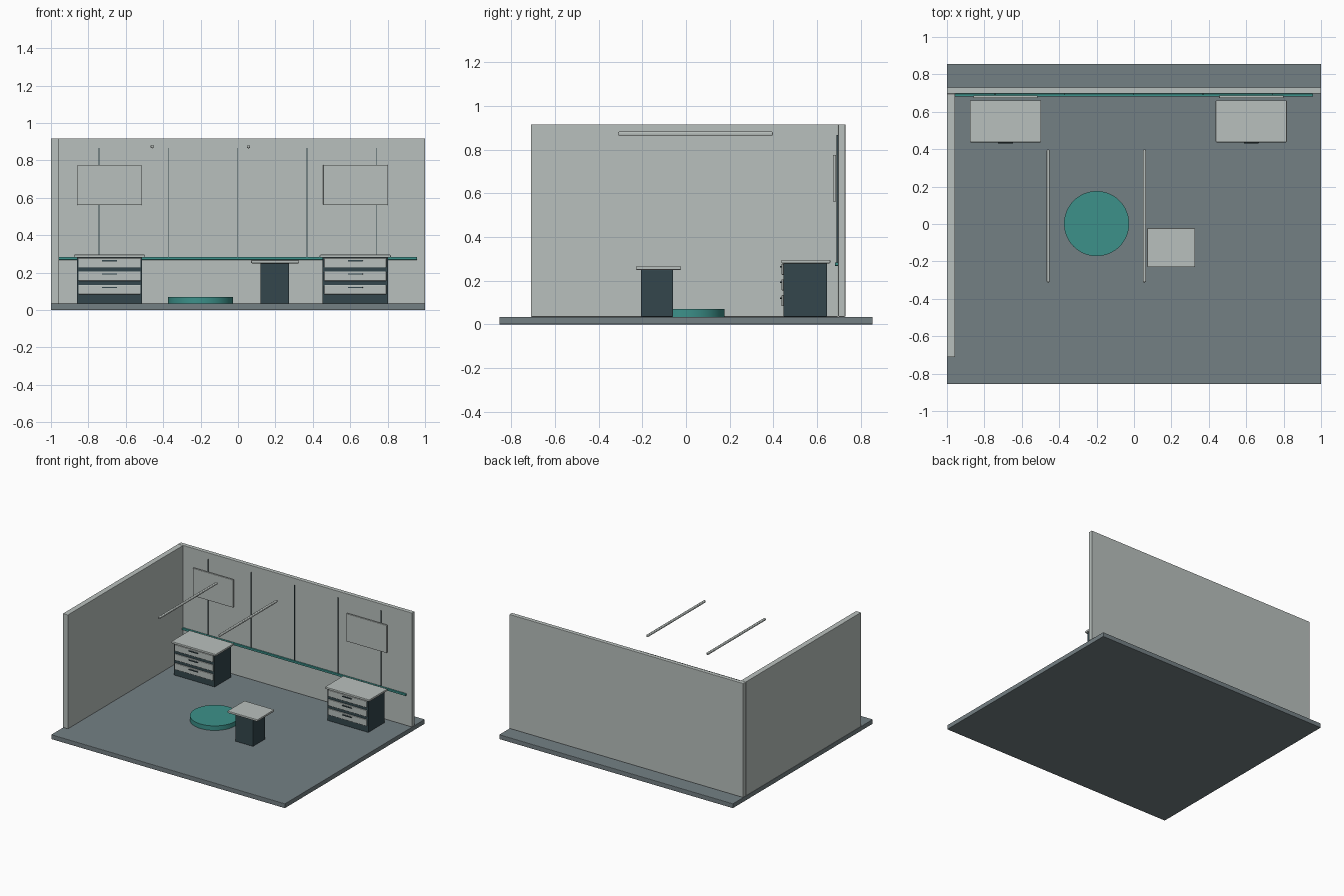
import bpy

if "Cube" in bpy.data.objects:
    bpy.data.objects.remove(bpy.data.objects["Cube"])


def srgb(h):
    """Hex colour to linear RGBA."""
    vals = [int(h[i:i + 2], 16) / 255 for i in (0, 2, 4)]
    return [v / 12.92 if v <= 0.04045 else ((v + 0.055) / 1.055) ** 2.4 for v in vals] + [1.0]


def material(name, h):
    m = bpy.data.materials.new(name)
    m.diffuse_color = srgb(h)
    m.use_nodes = True
    m.node_tree.nodes["Principled BSDF"].inputs["Base Color"].default_value = m.diffuse_color
    return m


PALE = material("pale grey", "b9c0bd")
FLOOR = material("slate grey", "748084")
DARK = material("dark slate", "33464c")
TEAL = material("teal", "3c918a")


def finish(ob, name, mat, bevel, segments):
    ob.name = name
    ob.data.materials.append(mat)
    if bevel:
        mod = ob.modifiers.new("soft edge", 'BEVEL')
        mod.width = bevel
        mod.segments = segments
        mod.limit_method = 'ANGLE'
    return ob


def box(name, x, y, z, mat, bevel=0.003, segments=2):
    """Box from (min, max) ranges on each axis."""
    ranges = (x, y, z)
    bpy.ops.mesh.primitive_cube_add(size=1, location=[(a + b) / 2 for a, b in ranges])
    ob = bpy.context.object
    ob.scale = [b - a for a, b in ranges]
    bpy.ops.object.transform_apply(location=False, rotation=False, scale=True)
    return finish(ob, name, mat, bevel, segments)


G = 0.035  # floor level

# room shell
box("floor_slab", (-1, 1), (-0.855, 0.855), (0, G), FLOOR)
box("back_wall", (-1, 1), (0.697, 0.73), (G, 0.917), PALE)
box("left_wall", (-1, -0.957), (-0.711, 0.697), (G, 0.917), PALE)

# wall seams and teal rail
for i in range(5):
    x = -0.743 + i * 0.3705
    box("wall_seam", (x - 0.002, x + 0.002), (0.690, 0.697), (0.27, 0.867), DARK, 0)
box("wall_rail", (-0.957, 0.957), (0.682, 0.697), (0.268, 0.284), TEAL)

# cabinets with wall screens above
for cx in (-0.687, 0.627):
    box("wall_screen", (cx - 0.172, cx + 0.172), (0.673, 0.688), (0.562, 0.776), PALE)
    box("cabinet_body", (cx - 0.175, cx + 0.175), (0.447, 0.647), (G, 0.281), DARK)
    box("cabinet_top", (cx - 0.19, cx + 0.19), (0.437, 0.661), (0.28, 0.296), PALE, 0.004)
    for zc in (0.252, 0.181, 0.109):
        box("drawer_front", (cx - 0.166, cx + 0.166), (0.438, 0.448),
            (zc - 0.025, zc + 0.025), PALE)
        box("drawer_handle", (cx - 0.04, cx + 0.04), (0.43, 0.439),
            (zc + 0.008, zc + 0.015), DARK, 0.002)

# small pedestal table
box("pedestal_body", (0.12, 0.273), (-0.206, -0.059), (G, 0.251), DARK)
box("pedestal_top", (0.07, 0.327), (-0.23, -0.022), (0.25, 0.266), PALE, 0.004)

# round platform
bpy.ops.mesh.primitive_cylinder_add(vertices=64, radius=0.174, depth=0.035,
                                    location=(-0.2, 0.002, G + 0.0175))
finish(bpy.context.object, "round_platform", TEAL, 0, 1)
bpy.ops.object.shade_smooth_by_angle()

# overhead light bars
for x in (-0.459, 0.056):
    box("light_bar", (x - 0.008, x + 0.008), (-0.312, 0.398), (0.865, 0.883), PALE, 0.006, 3)
